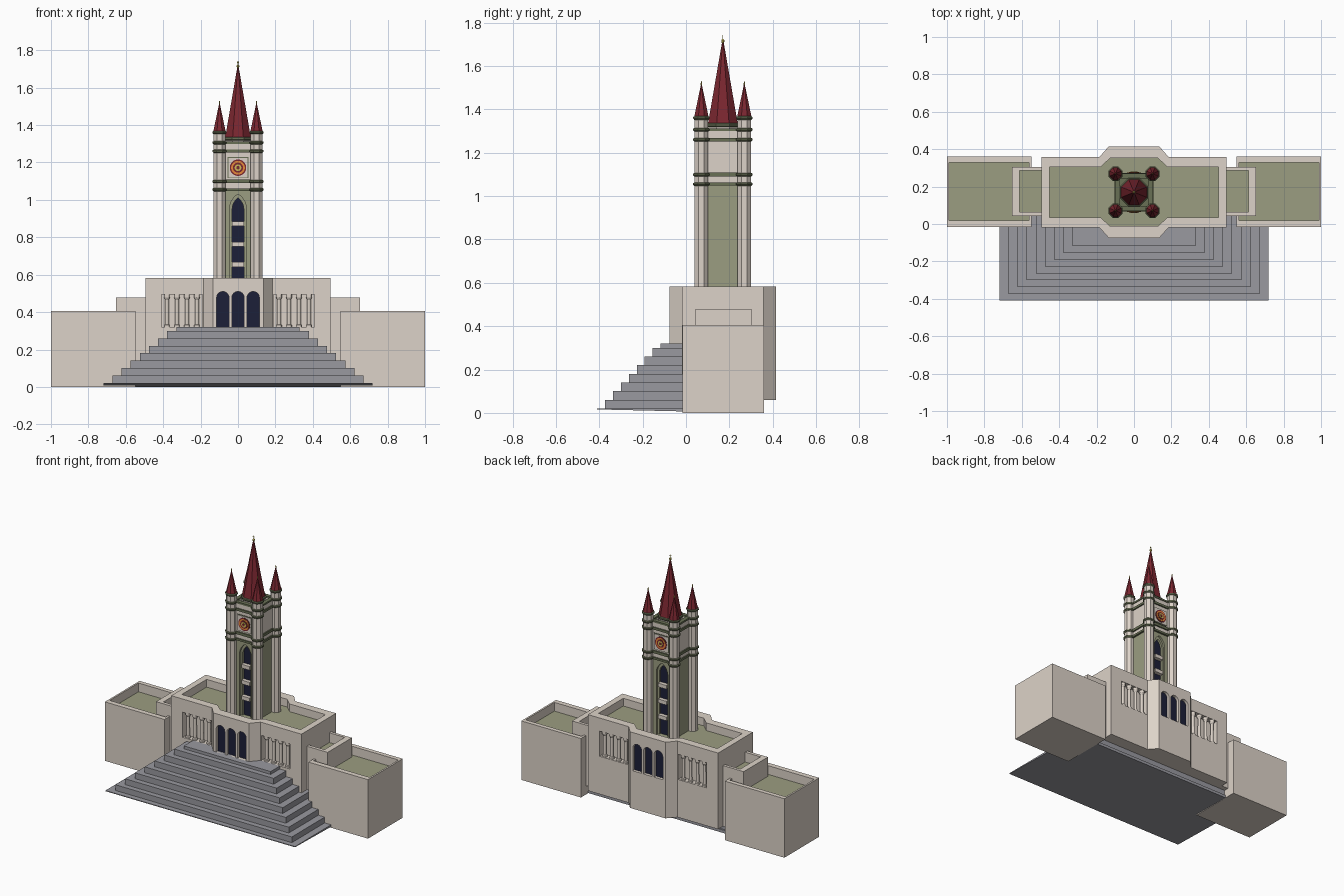
import bpy, bmesh, math

if "Cube" in bpy.data.objects:
    bpy.data.objects.remove(bpy.data.objects["Cube"])

CY = 0.17  # y of the building's own centre line


def material(name, *rgb):
    m = bpy.data.materials.new(name)
    m.diffuse_color = (*rgb, 1)
    m.use_nodes = True
    m.node_tree.nodes["Principled BSDF"].inputs["Base Color"].default_value = m.diffuse_color
    return m


CREAM = material("cream_stone", 0.72, 0.65, 0.58)
GREEN = material("green_roof", 0.33, 0.34, 0.22)
TRIM = material("dark_green_trim", 0.14, 0.16, 0.09)
GREY = material("grey_stone", 0.32, 0.32, 0.35)
NAVY = material("navy_glass", 0.012, 0.014, 0.04)
RED = material("red_tile", 0.2, 0.02, 0.03)
ORANGE = material("orange", 0.8, 0.25, 0.04)
GOLD = material("gold", 0.6, 0.5, 0.1)


def add_mesh(name, verts, faces, mats, mat_ids=None):
    me = bpy.data.meshes.new(name)
    me.from_pydata(verts, [], faces)
    for m in mats:
        me.materials.append(m)
    for i, k in (mat_ids or {}).items():
        me.polygons[i].material_index = k
    bm = bmesh.new()
    bm.from_mesh(me)
    bmesh.ops.recalc_face_normals(bm, faces=bm.faces)
    bm.to_mesh(me)
    bm.free()
    ob = bpy.data.objects.new(name, me)
    bpy.context.collection.objects.link(ob)
    return ob


def loft(name, rings, mats, last_mat=0):
    """Skin a list of equal-length rings and cap both ends."""
    n = len(rings[0])
    verts = [p for r in rings for p in r]
    faces = [(k * n + i, k * n + (i + 1) % n, (k + 1) * n + (i + 1) % n, (k + 1) * n + i)
             for k in range(len(rings) - 1) for i in range(n)]
    faces += [tuple(range(n)), tuple(range(len(verts) - n, len(verts)))]
    return add_mesh(name, verts, faces, mats, {len(faces) - 1: last_mat})


def rect(x0, x1, y0, y1):
    return [(x0, y0), (x1, y0), (x1, y1), (x0, y1)]


def box(name, x0, x1, y0, y1, z0, z1, mat):
    return loft(name, [[(x, y, z) for x, y in rect(x0, x1, y0, y1)] for z in (z0, z1)], [mat])


def prism_y(name, pts, y0, y1, mat):
    return loft(name, [[(x, y, z) for x, z in pts] for y in (y0, y1)], [mat])


def parapet_block(name, outer, inner, z0, z1, roof):
    """Block with a raised rim around a sunken green roof."""
    rings = [(outer, z0), (outer, z1), (inner, z1), (inner, roof)]
    return loft(name, [[(x, y, z) for x, y in p] for p, z in rings], [CREAM, GREEN], 1)


def turned(name, x, y, profile, mat, sides=8):
    """Stack of regular polygons from (radius, z) pairs."""
    rings = [[(x + r * math.cos((i + .5) * math.tau / sides),
               y + r * math.sin((i + .5) * math.tau / sides), z) for i in range(sides)]
             for r, z in profile]
    return loft(name, rings, [mat])


def arch(cx, w, z0, spring, rise, n=8):
    """Round (rise = w) or pointed arch outline in x, z."""
    R = (w * w + rise * rise) / (2 * w)
    top = math.asin(min(1, rise / R))
    right = [(w - R + R * math.cos(top * i / n), spring + R * math.sin(top * i / n)) for i in range(n + 1)]
    half = [(w, z0)] + right
    return [(cx + x, z) for x, z in half] + [(cx - x, z) for x, z in half[-2::-1]]


def cut(target, cutter):
    mod = target.modifiers.new("cut", 'BOOLEAN')
    mod.operation, mod.solver, mod.object = 'DIFFERENCE', 'EXACT', cutter
    bpy.context.view_layer.objects.active = target
    bpy.ops.object.modifier_apply(modifier=mod.name)
    bpy.data.objects.remove(cutter)


def bay_outline(hx, hy, bx, tx, ty):
    q = [(hx, hy), (bx, hy), (tx, ty)]
    top = q + [(-x, y) for x, y in q[::-1]]
    return [(x, CY + y) for x, y in top + [(-x, -y) for x, y in top]]


# Stepped plinth; the lowest step is a thin wedge
for i in range(8):
    hw, top = 0.33 + 0.0487 * i, (0.32 if i == 0 else 0.34 - 0.04 * i)
    box("step", -hw, hw, -0.117 - 0.0367 * i, 0.27, top - 0.04, top, GREY)
wedge = [(-0.41, 0.016), (0.28, 0.0), (0.28, 0.02), (-0.41, 0.021)]
loft("bottom_step", [[(x, y, z) for y, z in wedge] for x in (-0.72, 0.72)], [GREY])

# Main hall with projecting central bays front and back
hall = parapet_block("main_hall", bay_outline(0.495, 0.188, 0.185, 0.135, 0.245),
                     bay_outline(0.452, 0.135, 0.178, 0.128, 0.182), 0.06, 0.583, 0.53)

# Side wings and links
for s in (-1, 1):
    flip = lambda p: [(s * x, y) for x, y in p]
    parapet_block("side_wing", flip(rect(0.547, 1.0, -0.017, 0.36)),
                  flip(rect(0.562, 0.988, 0.018, 0.33)), 0, 0.405, 0.345)
    parapet_block("link_block", flip(rect(0.47, 0.652, 0.042, 0.305)),
                  flip(rect(0.49, 0.612, 0.065, 0.285)), 0.06, 0.477, 0.41)

# Colonnade niches and arched doors, front and back
for f in (-1, 1):
    Y = lambda d: CY + f * d
    for s in (-1, 1):
        cut(hall, box("niche_cutter", *sorted((s * 0.19, s * 0.408)),
                      *sorted((Y(0.145), Y(0.22))), 0.32, 0.493, CREAM))
        for k in range(4):
            x = s * (0.219 + 0.0535 * k)
            turned("column", x, Y(0.17), [(0.017, 0.32), (0.017, 0.33), (0.011, 0.334), (0.010, 0.465),
                                          (0.017, 0.478), (0.017, 0.493)], CREAM, 12)
    for x in (-0.081, 0, 0.081):
        cut(hall, prism_y("door_cutter", arch(x, 0.033, 0.32, 0.477, 0.033), Y(0.222), Y(0.27), CREAM))
        prism_y("door_glass", arch(x, 0.033, 0.32, 0.477, 0.033), Y(0.215), Y(0.2245), NAVY)

# Tower shaft
H = 0.09
shaft = box("tower_shaft", -H, H, CY - H, CY + H, 0.5, 1.06, GREEN)
box("clock_stage", -0.094, 0.094, CY - 0.094, CY + 0.094, 1.06, 1.262, CREAM)
for z0, z1, r in ((1.048, 1.062, 0.103), (1.09, 1.108, 0.103), (1.252, 1.268, 0.103)):
    box("string_course", -r, r, CY - r, CY + r, z0, z1, TRIM)

# Tall pointed windows and clocks, front and back
for f in (-1, 1):
    Y = lambda d: CY + f * d
    cut(shaft, prism_y("reveal_cutter", arch(0, 0.044, 0.52, 0.955, 0.075), Y(0.076), Y(0.12), GREEN))
    cut(shaft, prism_y("window_cutter", arch(0, 0.031, 0.52, 0.95, 0.06), Y(0.055), Y(0.12), GREEN))
    prism_y("tower_window", arch(0, 0.031, 0.52, 0.95, 0.06), Y(0.05), Y(0.062), NAVY)
    for z in (0.655, 0.763, 0.872):
        box("window_ledge", -0.031, 0.031, *sorted((Y(0.055), Y(0.088))), z - 0.013, z + 0.013, CREAM)
    for w, d, m in ((0.056, 0.097, TRIM), (0.052, 0.101, CREAM)):
        prism_y("clock_frame", [(-w, 1.172 - w), (w, 1.172 - w), (w, 1.172 + w), (-w, 1.172 + w)],
                Y(0.09), Y(d), m)
    for r, d, m in ((0.044, 0.104, RED), (0.037, 0.106, ORANGE), (0.027, 0.108, RED),
                    (0.018, 0.110, GOLD), (0.009, 0.112, RED)):
        pts = [(r * math.cos(i * math.tau / 24), 1.172 + r * math.sin(i * math.tau / 24)) for i in range(24)]
        prism_y("clock_face", pts, Y(0.09), Y(d), m)

# Corner turrets with collars, cone roofs and finials
for sx in (-1, 1):
    for sy in (-1, 1):
        x, y = sx * 0.099, CY + sy * 0.099
        turned("corner_turret", x, y, [(0.034, 0.5), (0.034, 1.36)], CREAM)
        for z in (1.055, 1.099, 1.26, 1.306, 1.36):
            turned("turret_collar", x, y, [(0.035, z - 0.009), (0.041, z - 0.003),
                                           (0.041, z + 0.004), (0.035, z + 0.008)], TRIM)
        turned("turret_roof", x, y, [(0.036, 1.364), (0.002, 1.515)], RED)
        turned("turret_finial", x, y, [(0.002, 1.505), (0.004, 1.518), (0.001, 1.53)], GOLD)

# Parapet between turrets
for s in (-1, 1):
    for z0, z1, a, b, m in ((1.26, 1.3, 0.078, 0.095, CREAM), (1.3, 1.312, 0.074, 0.1, TRIM)):
        lo, hi = sorted((s * a, s * b))
        box("parapet_front_back", -0.09, 0.09, CY + lo, CY + hi, z0, z1, m)
        box("parapet_side", lo, hi, CY - 0.09, CY + 0.09, z0, z1, m)

# Octagonal drum, main spire and finial
turned("spire_drum", 0, CY, [(0.077, 1.25), (0.077, 1.325)], CREAM)
turned("drum_cornice", 0, CY, [(0.077, 1.318), (0.082, 1.324), (0.082, 1.333), (0.076, 1.337)], TRIM)
turned("main_spire", 0, CY, [(0.075, 1.335), (0.072, 1.345), (0.004, 1.71)], RED)
turned("spire_finial", 0, CY, [(0.003, 1.70), (0.008, 1.712), (0.008, 1.718), (0.0015, 1.725),
                               (0.0015, 1.742)], GOLD)
box("finial_bar", -0.006, 0.006, CY - 0.0015, CY + 0.0015, 1.733, 1.737, GOLD)
